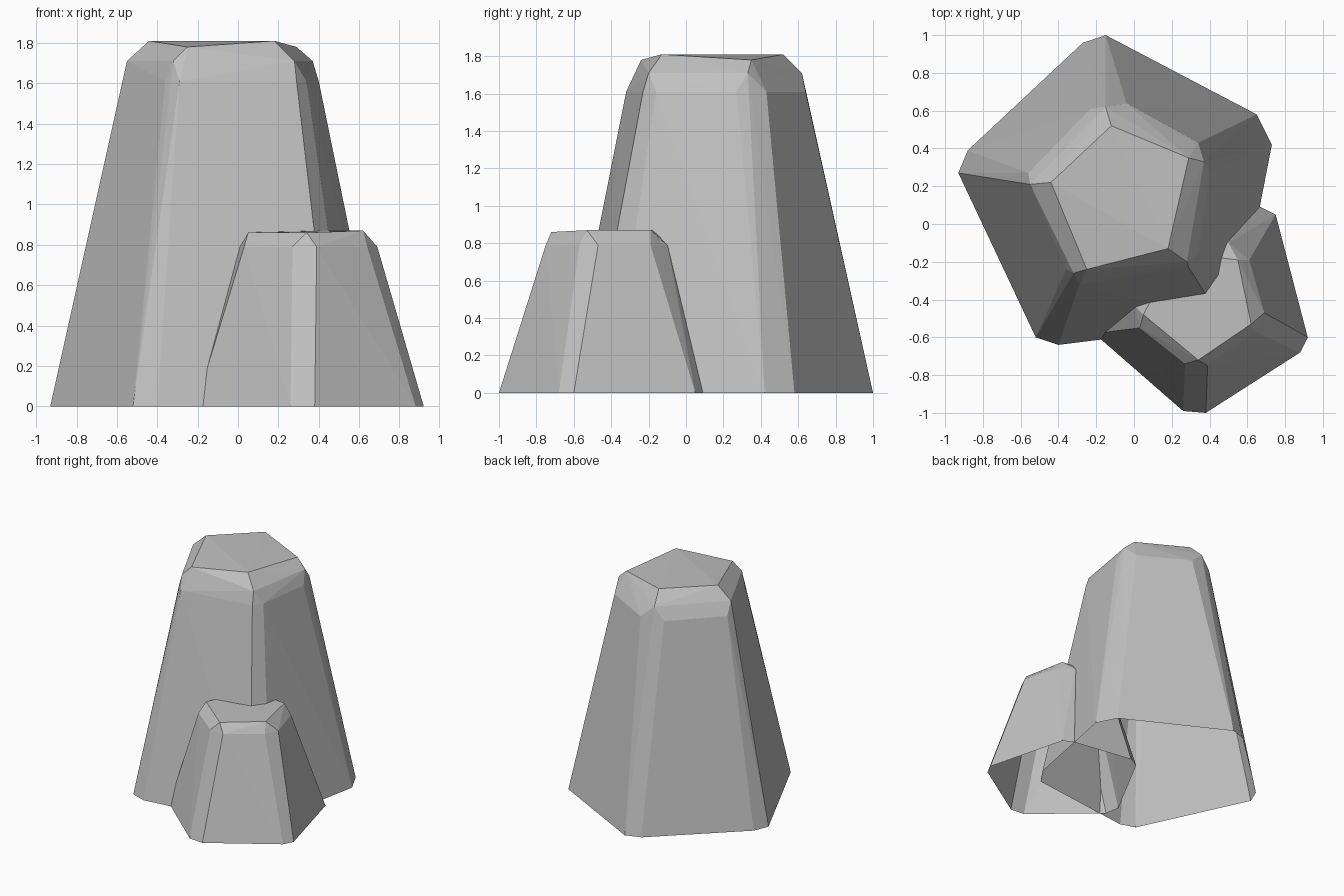
import bpy
import bmesh
import math

cube = bpy.data.objects.get("Cube")
if cube:
    bpy.data.objects.remove(cube, do_unlink=True)


def flat_material(name, colour):
    material = bpy.data.materials.new(name)
    material.use_nodes = True
    material.diffuse_color = colour
    shader = next(n for n in material.node_tree.nodes if n.type == 'BSDF_PRINCIPLED')
    shader.inputs["Base Color"].default_value = colour
    shader.inputs["Roughness"].default_value = 0.9
    return material


stone = flat_material("stone grey", (0.53, 0.53, 0.53, 1.0))


def chiselled_rock(name, corners, shoulder):
    """Tapered rock with chamfered corners and an open underside.
    Each corner has two ground points, two shoulder points and its top points."""
    bm = bmesh.new()
    for ground, chamfer, tops in corners:
        for x, y in ground:
            bm.verts.new((x, y, 0))
        for x, y in chamfer:
            bm.verts.new((x, y, shoulder))
        for point in tops:
            bm.verts.new(point)

    # Wrap the corner points in a faceted shell
    hull = bmesh.ops.convex_hull(bm, input=bm.verts[:])
    inside = [v for v in hull["geom_interior"] if isinstance(v, bmesh.types.BMVert)]
    bmesh.ops.delete(bm, geom=inside, context='VERTS')
    bmesh.ops.recalc_face_normals(bm, faces=bm.faces[:])

    # Open the underside and merge nearly flat facets
    underside = [f for f in bm.faces if all(v.co.z < 0.001 for v in f.verts)]
    bmesh.ops.delete(bm, geom=underside, context='FACES')
    bmesh.ops.dissolve_limit(bm, angle_limit=math.radians(1.5),
                             verts=bm.verts[:], edges=bm.edges[:])

    mesh = bpy.data.meshes.new(name)
    bm.to_mesh(mesh)
    bm.free()
    mesh.materials.append(stone)
    rock = bpy.data.objects.new(name, mesh)
    bpy.context.collection.objects.link(rock)
    return rock


# Tall rock: left, back, right, front right and front left corners
tall_corners = [
    ([(-.93, .27), (-.88, .39)], [(-.53, .14), (-.56, .27)],
     [(-.55, .21, 1.71), (-.44, .22, 1.81)]),
    ([(-.27, .96), (-.15, 1)], [(-.23, .61), (-.04, .64)],
     [(-.15, .62, 1.71), (-.12, .52, 1.81)]),
    ([(.65, .58), (.73, .42)], [(.34, .43), (.4, .27)],
     [(.37, .33, 1.71), (.29, .35, 1.78)]),
    ([(.57, -.4), (.48, -.53)], [(.34, -.16), (.29, -.23)],
     [(.28, -.2, 1.71), (.18, -.13, 1.81)]),
    ([(-.4, -.64), (-.52, -.6)], [(-.29, -.32), (-.36, -.24)],
     [(-.32, -.26, 1.71), (-.25, -.24, 1.78)]),
]
chiselled_rock("tall_rock", tall_corners, 1.61)

# Short rock: front, right, back, inner and left corners
short_corners = [
    ([(.26, -.99), (.38, -1)], [(.27, -.74), (.39, -.75)], [(.34, -.72, .86)]),
    ([(.88, -.68), (.92, -.6)], [(.64, -.57), (.69, -.47)], [(.62, -.53, .87)]),
    ([(.75, .05), (.67, .09)], [(.61, -.19), (.5, -.1)], [(.55, -.19, .87)]),
    ([(.17, .17), (.08, .12)], [(.23, -.06), (.17, -.1)], [(.22, -.15, .87)]),
    ([(-.23, -.46), (-.21, -.58)], [(.01, -.44), (.03, -.55)], [(.05, -.48, .86)]),
]
chiselled_rock("short_rock", short_corners, 0.79)
